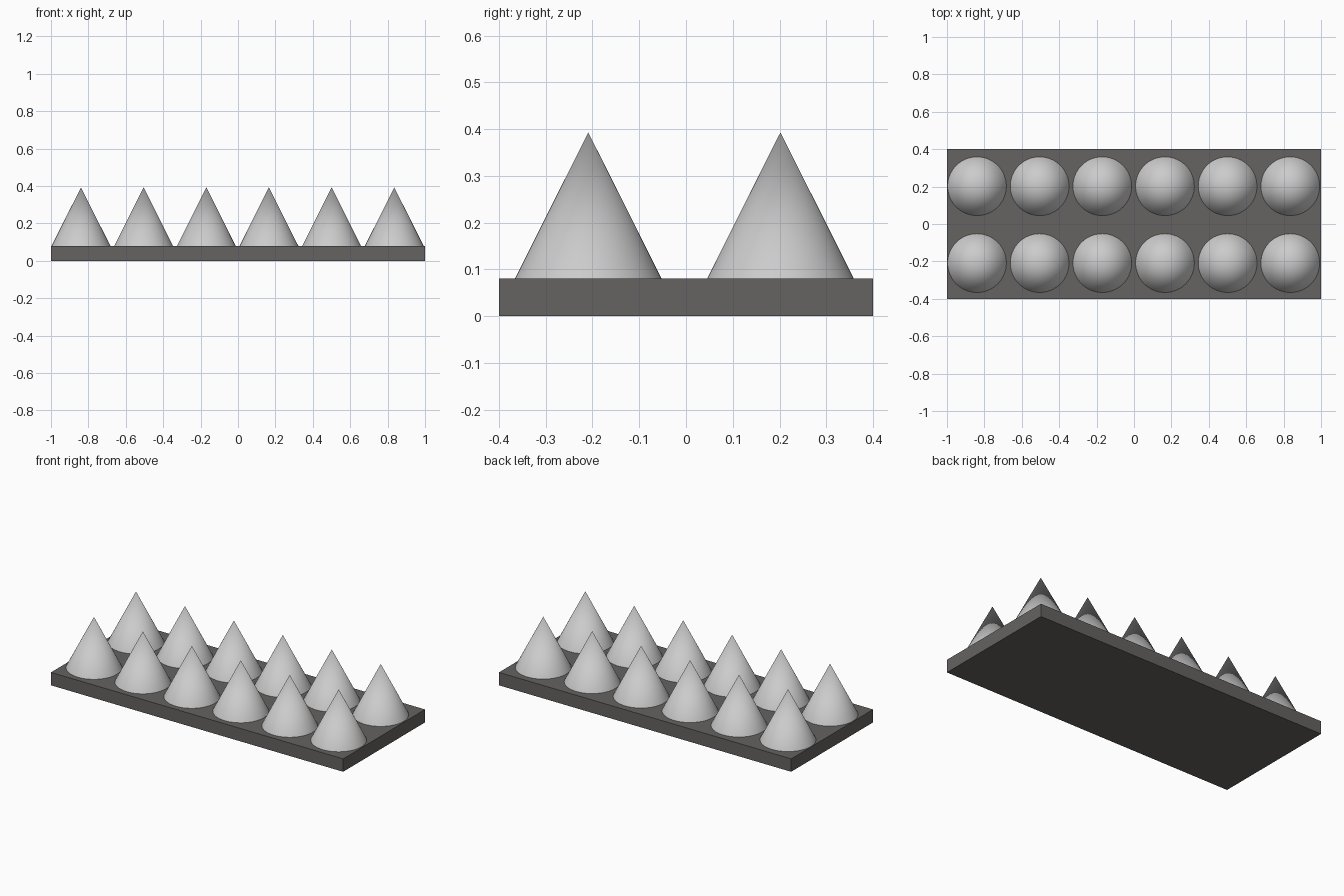
import bpy
import math

if "Cube" in bpy.data.objects:
    bpy.data.objects.remove(bpy.data.objects["Cube"])

# Dark material for the base plate
dark = bpy.data.materials.new("dark_grey")
dark.diffuse_color = (0.13, 0.125, 0.12, 1.0)
dark.use_nodes = True
dark.node_tree.nodes["Principled BSDF"].inputs["Base Color"].default_value = dark.diffuse_color

# Base plate
bpy.ops.mesh.primitive_cube_add(size=1, location=(0, 0, 0.04))
plate = bpy.context.object
plate.name = "base_plate"
plate.scale = (2.0, 0.8, 0.08)
bpy.ops.object.transform_apply(location=False, rotation=False, scale=True)
plate.data.materials.append(dark)

BASE_Z, TIP_Z, RADIUS = 0.08, 0.393, 0.157


def add_cone(name, x, y):
    h = TIP_Z - BASE_Z
    bpy.ops.mesh.primitive_cone_add(vertices=64, radius1=RADIUS, radius2=0,
                                    depth=h, location=(x, y, BASE_Z + h / 2))
    cone = bpy.context.object
    cone.name = name
    bpy.ops.object.shade_smooth_by_angle(angle=math.radians(40))


# Two rows of six cones
for row, y in (("front", -0.209), ("back", 0.202)):
    for i in range(6):
        add_cone(f"{row}_cone_{i + 1}", -0.002 + (i - 2.5) * 0.335, y)
